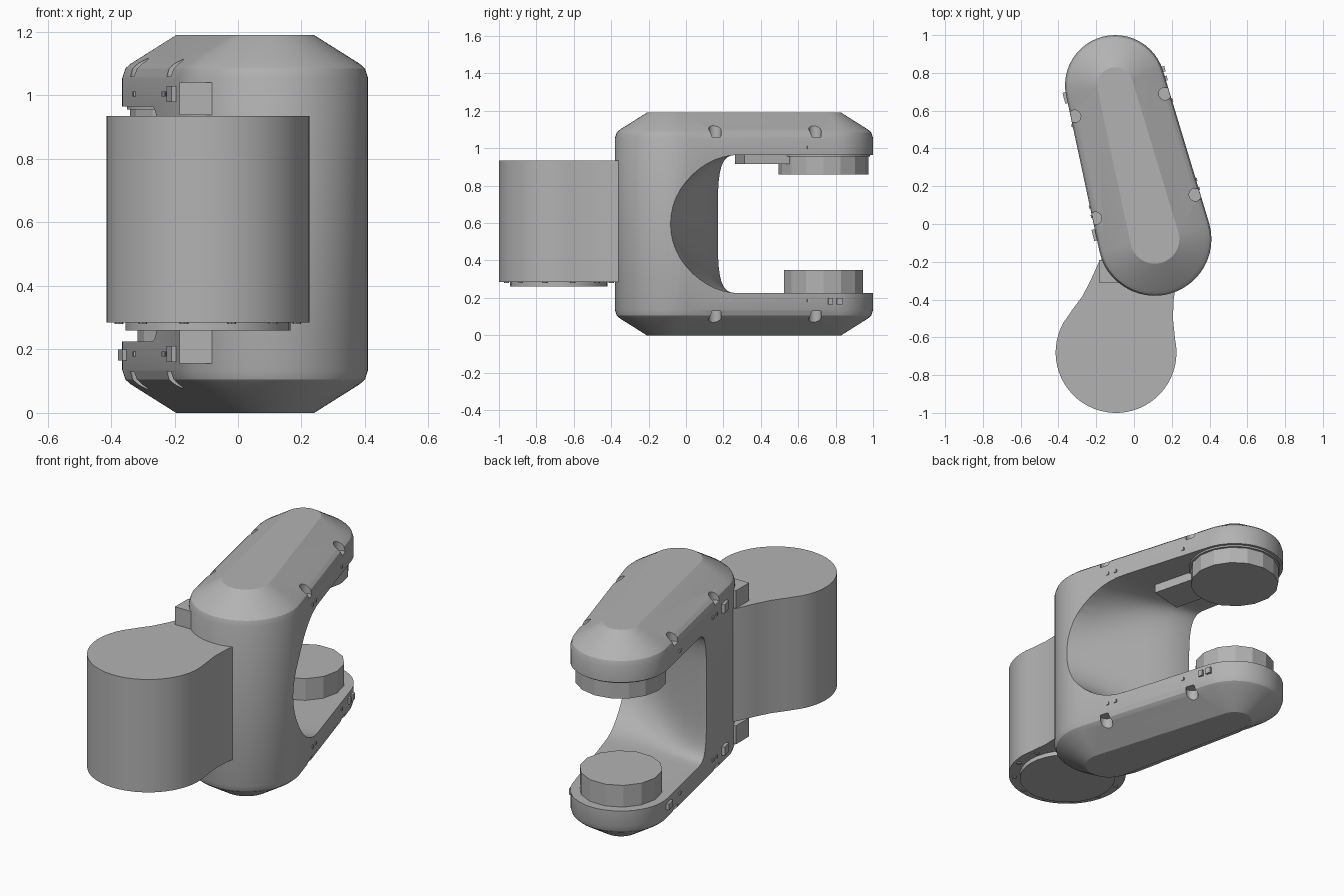
import bpy, bmesh, math
from mathutils import Vector

cube = bpy.data.objects.get("Cube")
if cube:
    bpy.data.objects.remove(cube)

grey = bpy.data.materials.new("plain grey")
grey.use_nodes = True
GREY = (0.45, 0.45, 0.45, 1)
grey.diffuse_color = GREY
grey.node_tree.nodes["Principled BSDF"].inputs["Base Color"].default_value = GREY

H = 1.19                                  # overall height
A, RA = Vector((0.11, -0.08)), 0.30       # column end of the arms
B, RB = Vector((-0.10, 0.735)), 0.265     # free end of the arms
C, RC = Vector((-0.095, -0.68)), 0.32     # front barrel
AXIS = (B - A).normalized()
ANG = math.atan2(AXIS.y, AXIS.x)


def finish(name, bm, smooth=30):
    bmesh.ops.recalc_face_normals(bm, faces=bm.faces[:])
    me = bpy.data.meshes.new(name)
    bm.to_mesh(me)
    bm.free()
    me.materials.append(grey)
    ob = bpy.data.objects.new(name, me)
    bpy.context.collection.objects.link(ob)
    if smooth:
        shade(ob, smooth)
    return ob


def shade(ob, angle):
    bpy.ops.object.select_all(action="DESELECT")
    ob.select_set(True)
    bpy.context.view_layer.objects.active = ob
    bpy.ops.object.shade_smooth_by_angle(angle=math.radians(angle))


def loft(name, loops, smooth=30):
    """Skin a list of equal closed loops and cap both ends."""
    bm = bmesh.new()
    rings = [[bm.verts.new(p) for p in loop] for loop in loops]
    n = len(rings[0])
    for a, b in zip(rings, rings[1:]):
        for i in range(n):
            bm.faces.new((a[i], a[(i + 1) % n], b[(i + 1) % n], b[i]))
    bm.faces.new(rings[0])
    bm.faces.new(rings[-1])
    return finish(name, bm, smooth)


def prism(name, outline, z0, z1, smooth=30):
    return loft(name, [[(x, y, z) for x, y in outline] for z in (z0, z1)], smooth)


def arc(c, r, a0, a1, n):
    return [(c.x + r * math.cos(a0 + (a1 - a0) * i / n),
             c.y + r * math.sin(a0 + (a1 - a0) * i / n)) for i in range(n + 1)]


def disc(name, c, r, z0, z1, n=32, smooth=30):
    return prism(name, arc(c, r, 0, math.tau, n)[:-1], z0, z1, smooth)


def block(name, c, along, across, z0, z1, angle=ANG):
    u = Vector((math.cos(angle), math.sin(angle))) * along / 2
    v = Vector((-math.sin(angle), math.cos(angle))) * across / 2
    return prism(name, [c + u + v, c - u + v, c - u - v, c + u - v], z0, z1, 0)


def cut(ob, cutter):
    cutter.hide_render = True
    m = ob.modifiers.new("cut", "BOOLEAN")
    m.operation = "DIFFERENCE"
    m.solver = "EXACT"
    m.object = cutter
    bpy.ops.object.select_all(action="DESELECT")
    ob.select_set(True)
    bpy.context.view_layer.objects.active = ob
    bpy.ops.object.modifier_apply(modifier=m.name)
    bpy.data.objects.remove(cutter)


def capsule(inset):
    """Tapered capsule outline around both arm axes."""
    beta = math.acos((RA - RB) / (B - A).length)
    return (arc(A, RA - inset, ANG + beta, ANG + math.tau - beta, 24)
            + arc(B, RB - inset, ANG - beta, ANG + beta, 24))


# Forked body: one tapered block with chamfered, softly rounded ends
half = [(0, 0.17), (0.09, 0.027), (0.105, 0.01), (0.135, 0)]
levels = half + [(H - z, i) for z, i in reversed(half)]
body = loft("forked_body", [[(x, y, z) for x, y in capsule(i)] for z, i in levels])

# Fork opening: square-cornered on one side, flaring to a round scoop on the other
slices = []
for k in range(13):
    x = -0.7 + 1.2 * k / 12
    t = min(max((x + 0.15) / 0.53, 0), 1.2)
    reach, power = 0.13 + 0.24 * t, 4 - 2 * min(t, 1)
    loop = []
    for j in range(25):
        a = math.pi * (0.5 + j / 24)
        c, s = math.cos(a), math.sin(a)
        loop.append((x, 0.3 - reach * abs(c) ** (2 / power),
                     H / 2 + math.copysign(0.37 * abs(s) ** (2 / power), s)))
    loop += [(x, 1.3, H / 2 - 0.37), (x, 1.3, H / 2 + 0.37)]
    slices.append(loop)
cut(body, loft("fork_cutter", slices))

# Open screw pockets on the chamfers of both arms
for x, y in ((-0.315, 0.57), (-0.205, 0.03), (0.165, 0.69), (0.325, 0.155)):
    for z0, z1 in ((-0.2, 0.13), (H - 0.13, H + 0.2)):
        cut(body, disc("pocket_cutter", Vector((x, y)), 0.034, z0, z1, 16))
shade(body, 30)

# Joint discs at the free ends
disc("upper_joint_disc", B, 0.24, 0.86, 0.97, 16, 20)
disc("upper_joint_collar", B, 0.25, 0.955, 0.975, 32)
disc("lower_joint_disc", B, 0.217, 0.22, 0.35, 14, 20)

# Raised pad under the upper arm
block("upper_arm_pad", A + AXIS * 0.51, 0.26, 0.2, 0.915, 0.98)

# Front barrel with a necked web running into the column
web = [(-0.32, -0.445), (-0.275, -0.385), (-0.235, -0.31), (-0.185, -0.2),
       (-0.08, -0.1), (0.1, -0.1), (0.225, -0.3), (0.21, -0.4), (0.206, -0.5)]
rim = arc(C, RC, math.radians(12), math.radians(-210), 36)
prism("front_barrel", rim + web, 0.285, 0.935, 35)
disc("barrel_base_plate", C, 0.26, 0.26, 0.29)
for i in range(12):
    a = math.tau * (i + 0.5) / 12
    p = C + Vector((math.cos(a), math.sin(a))) * 0.29
    disc("base_screw", p, 0.014, 0.28, 0.29, 8)

# Stop blocks beside the column, above and below the barrel
for z0, z1 in ((0.155, 0.262), (0.938, 1.04)):
    block("stop_block", Vector((-0.11, -0.25)), 0.12, 0.15, z0, z1, math.pi / 2)

# Small studs along both arm sides
for z in (0.185, H - 0.185):
    for side in (-1, 1):
        n = Vector((AXIS.y, -AXIS.x)) * side
        for d in (0.2, 0.25, 0.69):
            r = RA + (RB - RA) * d / (B - A).length
            p = A + AXIS * d + n * r
            block("side_stud", p, 0.016, 0.012, z - 0.008, z + 0.008)
        # Tab near the column on the outer side
        if side < 0:
            block("side_tab", A + AXIS * 0.1 + n * RA, 0.06, 0.025, z - 0.025, z + 0.025)

# Connector on the lower arm
n = Vector((AXIS.y, -AXIS.x))
for d, w in ((0.81, 0.025), (0.86, 0.03)):
    block("arm_connector", A + AXIS * d + n * 0.267, w, 0.02, 0.165, 0.2)
block("rear_connector", B - n * 0.265, 0.06, 0.03, 0.165, 0.2)
